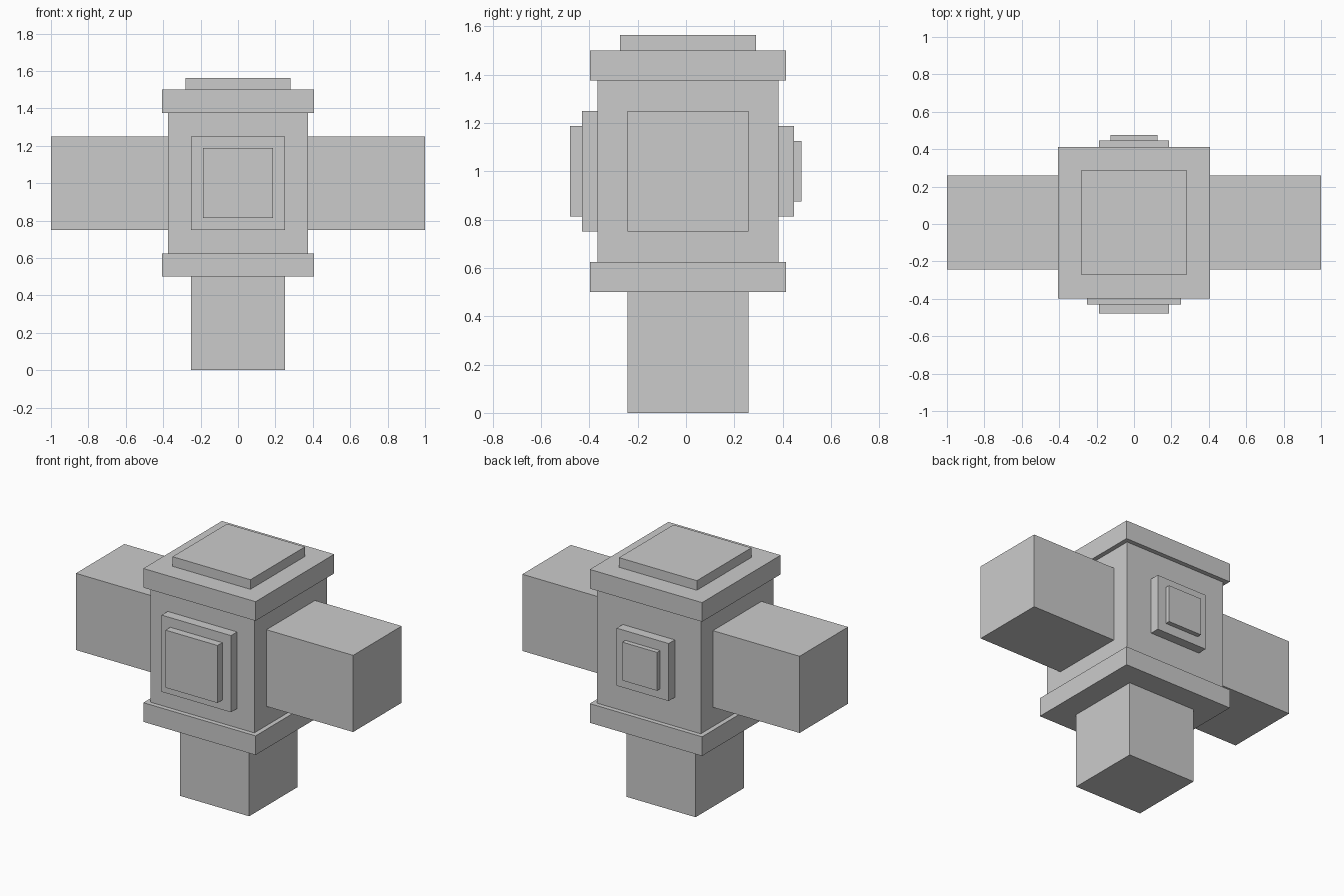
import bpy

if "Cube" in bpy.data.objects:
    bpy.data.objects.remove(bpy.data.objects["Cube"])

CY = 0.008   # body centre in y (front and back plates differ in depth)
MID = 1.0    # height of the pipe axis


def box(name, x, y, z):
    """Box from (min, max) ranges on each axis."""
    rng = (x, y, z)
    bpy.ops.mesh.primitive_cube_add(size=1, location=[(a + b) / 2 for a, b in rng])
    ob = bpy.context.object
    ob.name = name
    ob.scale = [b - a for a, b in rng]
    bpy.ops.object.transform_apply(location=False, rotation=False, scale=True)
    return ob


def span(half, centre=0.0):
    return (centre - half, centre + half)


def column(name, half, z):
    """Square block centred on the vertical axis."""
    return box(name, span(half), span(half, CY), z)


# Vertical stack: stem, flanges, central body, top plate
column("bottom_pipe", 0.25, (0, 0.5))
column("lower_flange", 0.405, (0.5, 0.625))
column("body", 0.375, (0.625, 1.375))
column("upper_flange", 0.405, (1.375, 1.5))
column("top_plate", 0.281, (1.5, 1.5625))

# Side pipes
for side, x in (("left", (-1, -0.375)), ("right", (0.375, 1))):
    box(side + "_pipe", x, span(0.25, CY), span(0.25, MID))

# Stepped plates on the front and back faces
for name, half, y in (
    ("front_plate", 0.25, (-0.43, -0.367)),
    ("front_cap", 0.1875, (-0.479, -0.43)),
    ("back_plate", 0.1875, (0.383, 0.446)),
    ("back_cap", 0.125, (0.446, 0.477)),
):
    box(name, span(half), y, span(half, MID))
